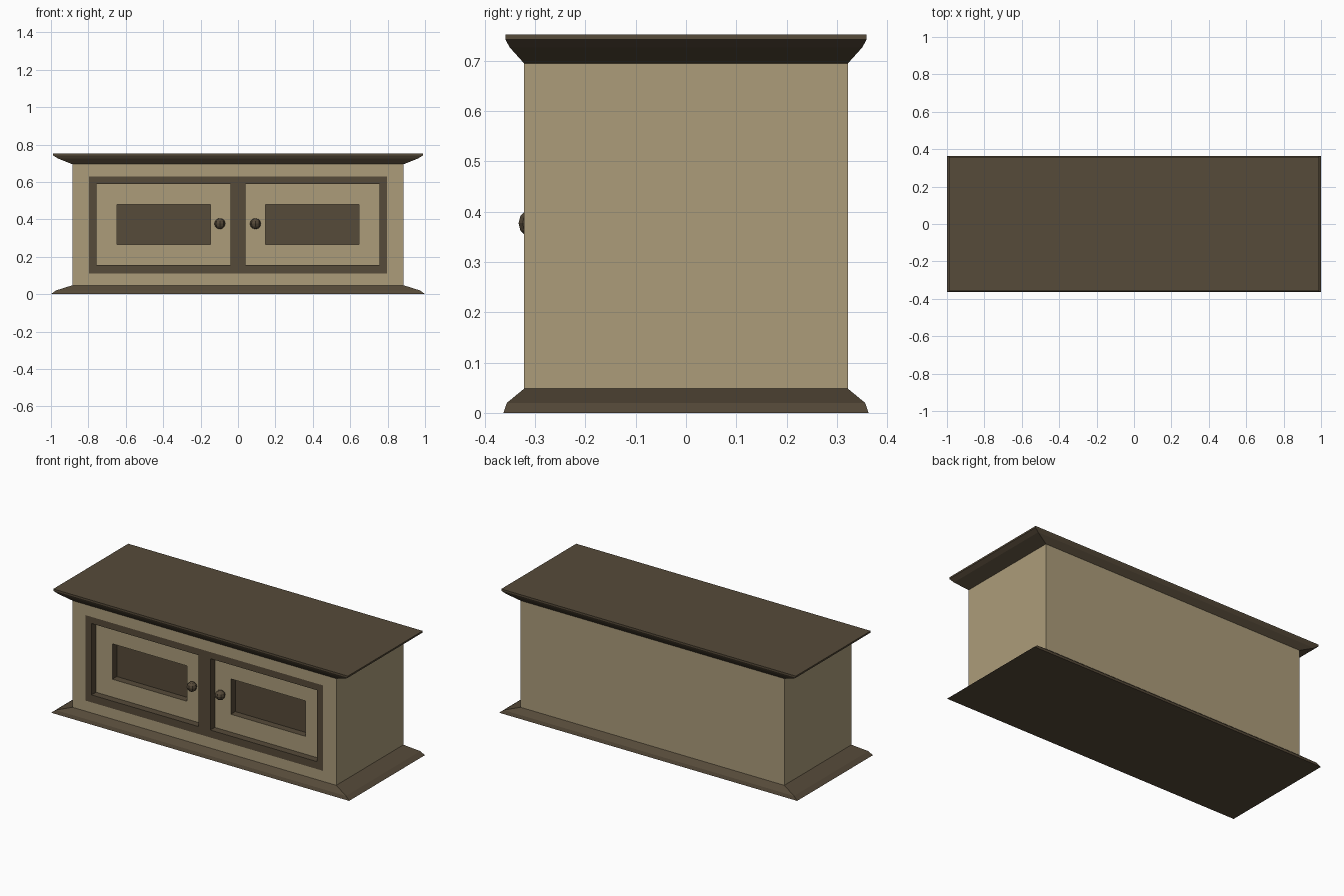
import bpy
import bmesh

if "Cube" in bpy.data.objects:
    bpy.data.objects.remove(bpy.data.objects["Cube"])


def material(name, rgb):
    m = bpy.data.materials.new(name)
    m.use_nodes = True
    m.diffuse_color = (*rgb, 1)
    m.node_tree.nodes["Principled BSDF"].inputs["Base Color"].default_value = (*rgb, 1)
    return m


TAN = material("light_wood", (0.413, 0.332, 0.195))
BROWN = material("dark_wood", (0.093, 0.069, 0.041))


def finish(name, bm, mat, mirror=False):
    mesh = bpy.data.meshes.new(name)
    bm.to_mesh(mesh)
    bm.free()
    mesh.materials.append(mat)
    ob = bpy.data.objects.new(name, mesh)
    bpy.context.collection.objects.link(ob)
    if mirror:
        ob.modifiers.new("Mirror", 'MIRROR')
    return ob


def front_loop(bm, rect, y):
    """Rectangle (x0, x1, z0, z1) facing the front at depth y."""
    x0, x1, z0, z1 = rect
    return [bm.verts.new((x, y, z)) for x, z in ((x0, z0), (x1, z0), (x1, z1), (x0, z1))]


def bridge(bm, a, b):
    for i in range(len(a)):
        j = (i + 1) % len(a)
        bm.faces.new((a[i], a[j], b[j], b[i]))


def nested(name, loops, mat, cap=False, mirror=True):
    """Surface through successive front-facing rectangles, optionally closed."""
    bm = bmesh.new()
    rings = [front_loop(bm, r, y) for r, y in loops]
    for a, b in zip(rings, rings[1:]):
        bridge(bm, a, b)
    if cap:
        bm.faces.new(rings[-1])
    return finish(name, bm, mat, mirror)


def moulding(name, levels, mat):
    """Stack of centred rectangles (half x, half y, z), closed at both ends."""
    bm = bmesh.new()
    rings = [[bm.verts.new((sx * x, sy * y, z))
              for sx, sy in ((-1, -1), (1, -1), (1, 1), (-1, 1))] for x, y, z in levels]
    for a, b in zip(rings, rings[1:]):
        bridge(bm, a, b)
    bm.faces.new(rings[0][::-1])
    bm.faces.new(rings[-1])
    return finish(name, bm, mat)


# Main dimensions
BX, BY, Z0, Z1 = 0.885, 0.322, 0.048, 0.695
FRONT, DOOR_Y, PANEL_Y = -BY, -0.279, -0.236
opening = (-0.797, 0.797, 0.112, 0.63)
half_opening = (0, *opening[1:])
door = (0.04, 0.757, 0.157, 0.59)
panel = (0.147, 0.648, 0.265, 0.48)

# Cabinet body: back, sides and the front border around the doors
body = (-BX, BX, Z0, Z1)
nested("cabinet_body", [(body[:1] + body[1:], BY), (body, FRONT), (opening, FRONT)],
       TAN, mirror=False)
bm = bmesh.new()
bm.faces.new(front_loop(bm, body, BY)[::-1])
finish("cabinet_back", bm, TAN)

# Dark surround, recessed doors and their sunken panels
nested("door_surround", [(half_opening, FRONT), (door, FRONT), (door, DOOR_Y)], BROWN)
nested("doors", [(door, DOOR_Y), (panel, DOOR_Y)], TAN)
nested("door_panels", [(panel, DOOR_Y), (panel, PANEL_Y)], BROWN, cap=True)

# Base and top mouldings
moulding("base_moulding", [(1.0, 0.363, 0), (0.974, 0.356, 0.02), (BX, BY, Z0)], BROWN)
moulding("top_moulding", [(BX, BY, Z1), (0.963, 0.35, 0.726),
                          (0.988, 0.359, 0.742), (0.988, 0.359, 0.752)], BROWN)

# Faceted knobs
for side, x in (("right", -0.097), ("left", 0.093)):
    bm = bmesh.new()
    bmesh.ops.create_uvsphere(bm, u_segments=8, v_segments=6, radius=0.029)
    knob = finish(side + "_knob", bm, BROWN)
    knob.location = (x, -0.304, 0.377)
